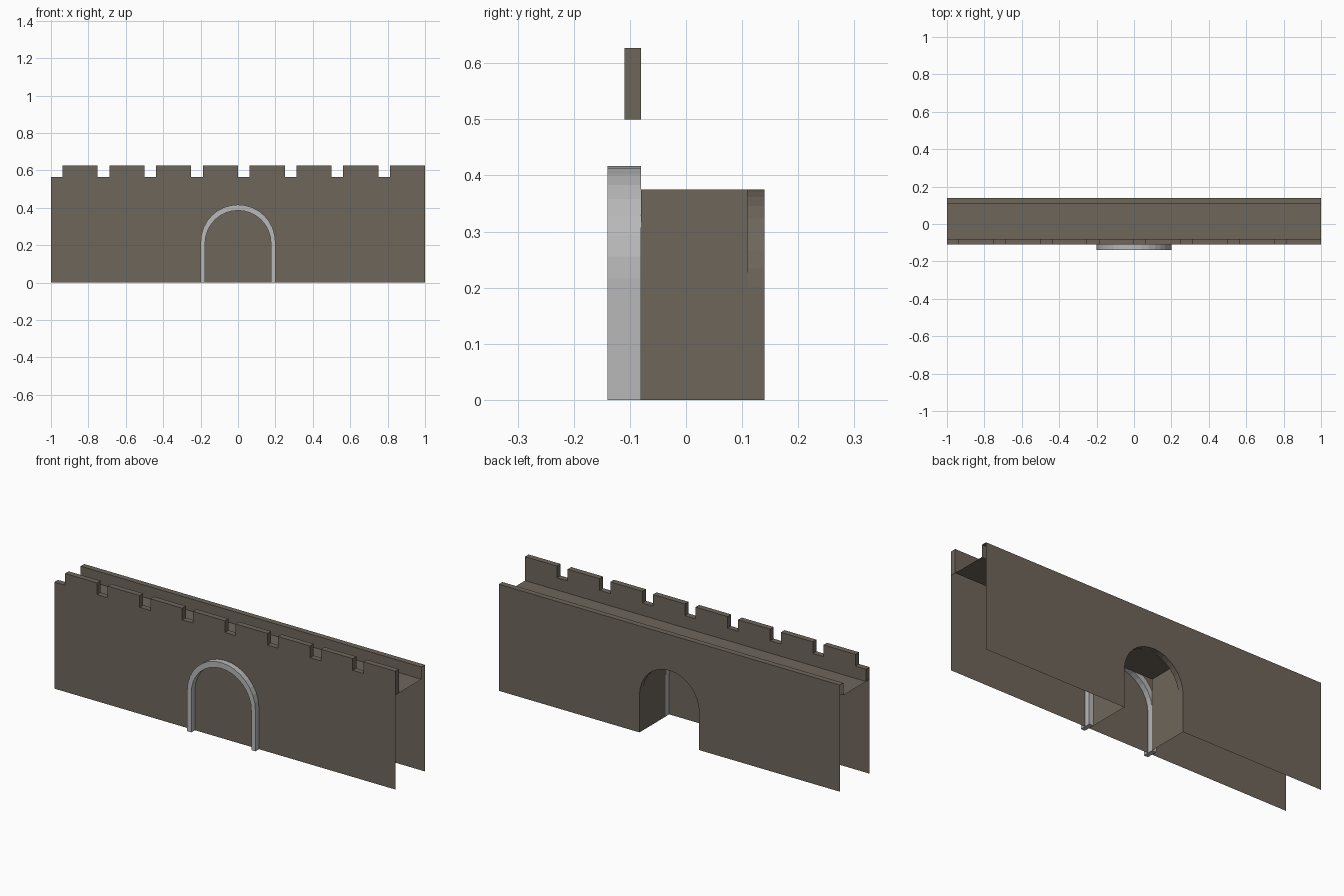
import bpy, bmesh, math
from mathutils import Vector

if "Cube" in bpy.data.objects:
    bpy.data.objects.remove(bpy.data.objects["Cube"])

# key dimensions
FRONT, FRONT_IN, BACK_IN, BACK = -0.11, -0.08, 0.11, 0.14
WALK, LOW, HIGH = 0.5, 0.565, 0.627
R, SPRING = 0.175, 0.20            # rear doorway arch


def material(name, rgb):
    m = bpy.data.materials.new(name)
    m.diffuse_color = (*rgb, 1)
    m.use_nodes = True
    m.node_tree.nodes["Principled BSDF"].inputs["Base Color"].default_value = m.diffuse_color
    return m


STONE = material("brown_stone", (0.155, 0.132, 0.104))
TRIM = material("grey_stone", (0.48, 0.48, 0.48))


def arch(r, spring, n=16):
    """Doorway outline in x,z from left foot over to right foot."""
    pts = [(-r, 0)]
    for i in range(n + 1):
        a = math.pi * (1 - i / n)
        pts.append((r * math.cos(a), spring + r * math.sin(a)))
    return pts + [(r, 0)]


class Part:
    """Collects open flat faces, each turned towards a given direction."""

    def __init__(self, name, mat):
        self.name, self.mat, self.bm = name, mat, bmesh.new()

    def face(self, pts, facing):
        f = self.bm.faces.new([self.bm.verts.new(p) for p in pts])
        f.normal_update()
        if f.normal.dot(Vector(facing)) < 0:
            f.normal_flip()

    def sheet(self, outline, y, facing):
        self.face([(x, y, z) for x, z in outline], (0, facing, 0))

    def strip(self, line, y0, y1, out=1):
        # extrudes a line running left to right along y; out=1 faces upward
        for (xa, za), (xb, zb) in zip(line, line[1:]):
            self.face([(xa, y0, za), (xb, y0, zb), (xb, y1, zb), (xa, y1, za)],
                      (out * (za - zb), 0, out * (xb - xa)))

    def finish(self):
        bmesh.ops.remove_doubles(self.bm, verts=self.bm.verts, dist=1e-5)
        me = bpy.data.meshes.new(self.name)
        self.bm.to_mesh(me)
        self.bm.free()
        me.materials.append(self.mat)
        bpy.context.collection.objects.link(bpy.data.objects.new(self.name, me))


# front wall sheet with battlements: eight merlons, each after a gap
teeth = [(-1, LOW)]
for k in range(8):
    a = -1 + 0.25 * k
    teeth += [(a + 0.0625, LOW), (a + 0.0625, HIGH), (a + 0.25, HIGH)]
    if k < 7:
        teeth.append((a + 0.25, LOW))
p = Part("front_wall", STONE)
p.sheet(teeth + [(1, 0), (-1, 0)], FRONT, -1)
p.sheet(teeth + [(1, WALK), (-1, WALK)], FRONT_IN, 1)
p.strip([(-1, WALK)] + teeth + [(1, WALK)], FRONT, FRONT_IN)
p.finish()

# walkway between the parapets
p = Part("walkway", STONE)
p.strip([(-1, WALK), (1, WALK)], FRONT_IN, BACK_IN)
p.finish()

# back wall sheet with arched doorway and low parapet, open at the ends
door = arch(R, SPRING)
p = Part("back_wall", STONE)
p.sheet([(-1, 0)] + door + [(1, 0), (1, LOW), (-1, LOW)], BACK, 1)
p.sheet([(-1, WALK), (1, WALK), (1, LOW), (-1, LOW)], BACK_IN, -1)
p.strip([(-1, LOW), (1, LOW)], BACK_IN, BACK)
p.strip(door, BACK_IN, BACK, -1)
p.finish()

# box-shaped passage behind the doorway, no floor
top = SPRING + R
p = Part("passage", STONE)
p.strip([(-R, 0), (-R, top), (R, top), (R, 0)], FRONT_IN, BACK_IN, -1)
mid = len(door) // 2
for s in (-1, 1):                  # corners between box and arch
    quarter = [(s * abs(x), z) for x, z in door[1:mid]]
    p.sheet(quarter + [(0, top), (s * R, top)], BACK_IN, -1)
p.finish()

# raised grey surround of the gate
outer, inner = arch(0.2, 0.217), arch(0.176, 0.21)
p = Part("gate_surround", TRIM)
for y, n in ((-0.14, -1), (FRONT_IN, 1)):
    for i in range(len(outer) - 1):
        p.sheet([outer[i], outer[i + 1], inner[i + 1], inner[i]], y, n)
p.strip(outer, -0.14, FRONT_IN)
p.strip(inner, -0.14, FRONT_IN, -1)
for s in (-1, 1):                  # feet
    p.face([(s * 0.2, -0.14, 0), (s * 0.176, -0.14, 0),
            (s * 0.176, FRONT_IN, 0), (s * 0.2, FRONT_IN, 0)], (0, 0, -1))
p.finish()
